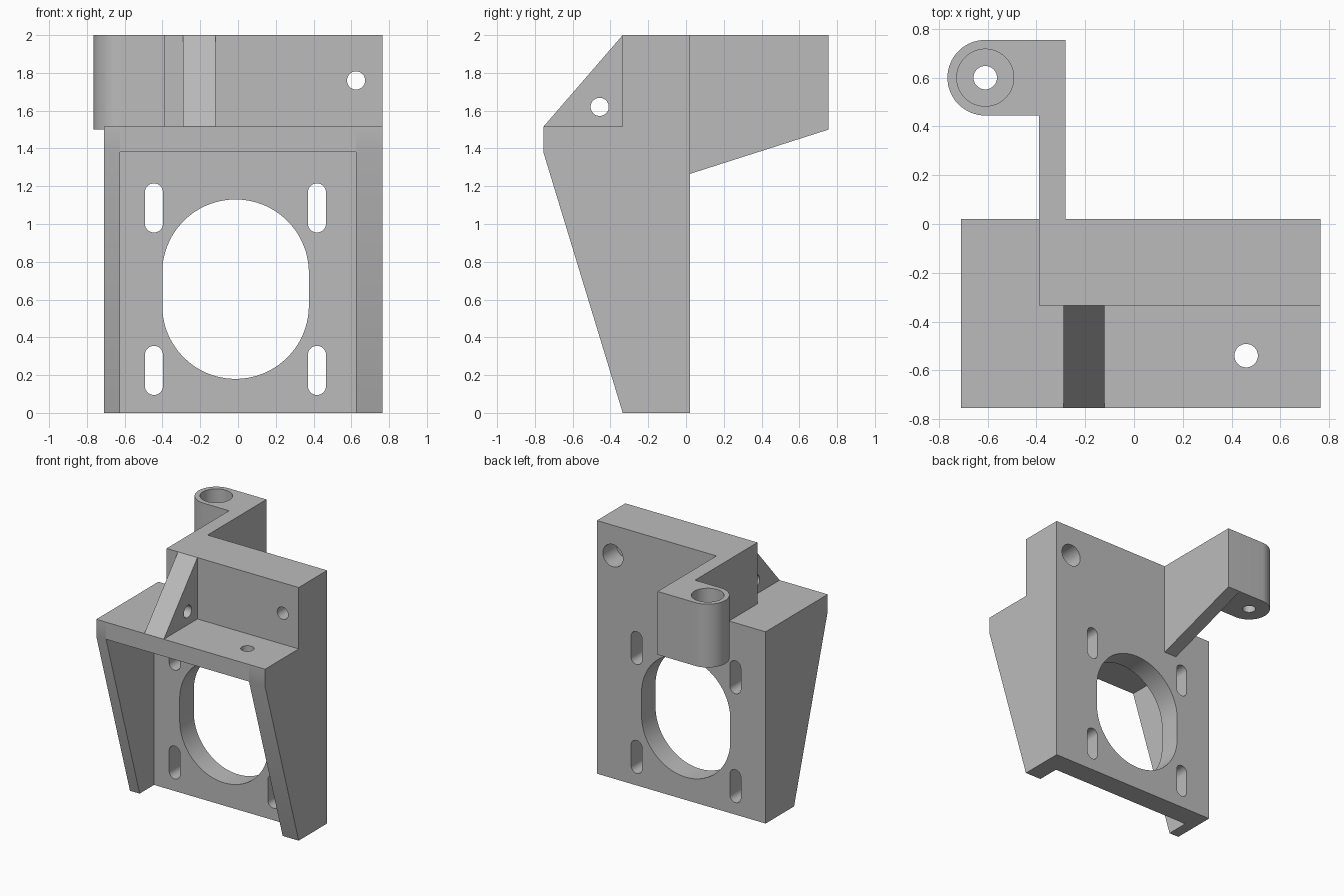
import bpy, bmesh
from math import sin, cos, pi
from mathutils import Vector

if "Cube" in bpy.data.objects:
    bpy.data.objects.remove(bpy.data.objects["Cube"])

grey = bpy.data.materials.new("bracket grey")
grey.use_nodes = True
colour = (0.5, 0.5, 0.5, 1)
grey.diffuse_color = colour
grey.node_tree.nodes["Principled BSDF"].inputs["Base Color"].default_value = colour


def prism(name, axis, lo, hi, outline):
    """Extrude a flat outline along an axis; the outline uses the other two axes in order."""
    place = {"x": lambda a, b, d: (d, a, b),
             "y": lambda a, b, d: (a, d, b),
             "z": lambda a, b, d: (a, b, d)}[axis]
    bm = bmesh.new()
    face = bm.faces.new([bm.verts.new(place(a, b, lo)) for a, b in outline])
    moved = bmesh.ops.extrude_face_region(bm, geom=[face])["geom"]
    verts = [v for v in moved if isinstance(v, bmesh.types.BMVert)]
    bmesh.ops.translate(bm, verts=verts, vec=Vector(place(0, 0, hi - lo)))
    bmesh.ops.recalc_face_normals(bm, faces=bm.faces[:])
    mesh = bpy.data.meshes.new(name)
    bm.to_mesh(mesh)
    bm.free()
    mesh.materials.append(grey)
    obj = bpy.data.objects.new(name, mesh)
    bpy.context.collection.objects.link(obj)
    return obj


def box(x0, x1, y0, y1):
    return [(x0, y0), (x1, y0), (x1, y1), (x0, y1)]


def slot(a, low, high, radius, steps=64):
    """Round-ended slot; a plain circle when low equals high."""
    turns = [(i + 0.5) / steps * 2 * pi for i in range(steps)]
    return [(a + radius * cos(t), (high if sin(t) > 0 else low) + radius * sin(t))
            for t in turns]


def cut(target, axis, lo, hi, outline):
    cutter = prism("cutter", axis, lo, hi, outline)
    cutter.hide_render = True
    mod = target.modifiers.new("hole", "BOOLEAN")
    mod.operation, mod.solver, mod.object = "DIFFERENCE", "EXACT", cutter
    select(target)
    bpy.ops.object.modifier_apply(modifier=mod.name)
    bpy.data.objects.remove(cutter)


def select(obj):
    bpy.ops.object.select_all(action="DESELECT")
    obj.select_set(True)
    bpy.context.view_layer.objects.active = obj


LEFT, RIGHT, INNER = 0.765, -0.71, 0.625
FRONT, MID, PLATE, BACK = -0.755, -0.335, -0.155, 0.02
SHELF, DECK, TOP = 1.38, 1.515, 2.0
HOLE = 0.048

# Mounting plate with a large opening and four slots
plate = prism("mounting_plate", "y", PLATE, BACK, box(-INNER, INNER, 0, DECK))
cut(plate, "y", -1, 1, slot(-0.013, 0.568, 0.742, 0.388, 96))
for x in (-0.445, 0.418):
    for z in (0.143, 1.003):
        cut(plate, "y", -1, 1, slot(x, z, z + 0.164, HOLE))

# Tapered side walls
side = [(BACK, 0), (BACK, DECK), (FRONT, DECK), (FRONT, SHELF), (MID, 0)]
left_wall = prism("left_wall", "x", INNER, LEFT, side)
right_wall = prism("right_wall", "x", RIGHT, -INNER, side)

# Shelf between the walls
shelf = prism("shelf", "z", SHELF, DECK, box(-INNER, INNER, FRONT, PLATE))
cut(shelf, "z", 1, 2, slot(0.46, -0.54, -0.54, HOLE))

# Upper block with a counterbored hole from the back
block = prism("upper_block", "z", DECK, TOP, box(-0.39, LEFT, MID, BACK))
cut(block, "y", -1, 1, slot(0.625, 1.76, 1.76, HOLE))
cut(block, "y", -0.15, 1, slot(0.625, 1.76, 1.76, 0.088))

# Triangular gusset with a cross hole
gusset = prism("gusset", "x", -0.29, -0.12, [(FRONT, DECK), (MID, DECK), (MID, TOP)])
cut(gusset, "x", -1, 1, slot(-0.457, 1.62, 1.62, HOLE))

# Rear arm with a sloping underside
arm = prism("rear_arm", "x", -0.39, -0.28,
            [(BACK, 1.265), (0.755, 1.5), (0.755, TOP), (BACK, TOP)])

# Rounded boss at the end of the arm, counterbored from above
bx, by, br = -0.61, 0.6, 0.155
arc = [(bx - br * sin(pi * i / 32), by + br * cos(pi * i / 32)) for i in range(33)]
boss = prism("boss", "z", 1.5, TOP, arc + [(-0.39, by - br), (-0.39, by + br)])
cut(boss, "z", 1, 3, slot(bx, by, by, HOLE))
cut(boss, "z", 1.6, 3, slot(bx, by, by, 0.117))

for obj in (plate, left_wall, right_wall, shelf, block, gusset, arm, boss):
    select(obj)
    bpy.ops.object.shade_smooth_by_angle()
